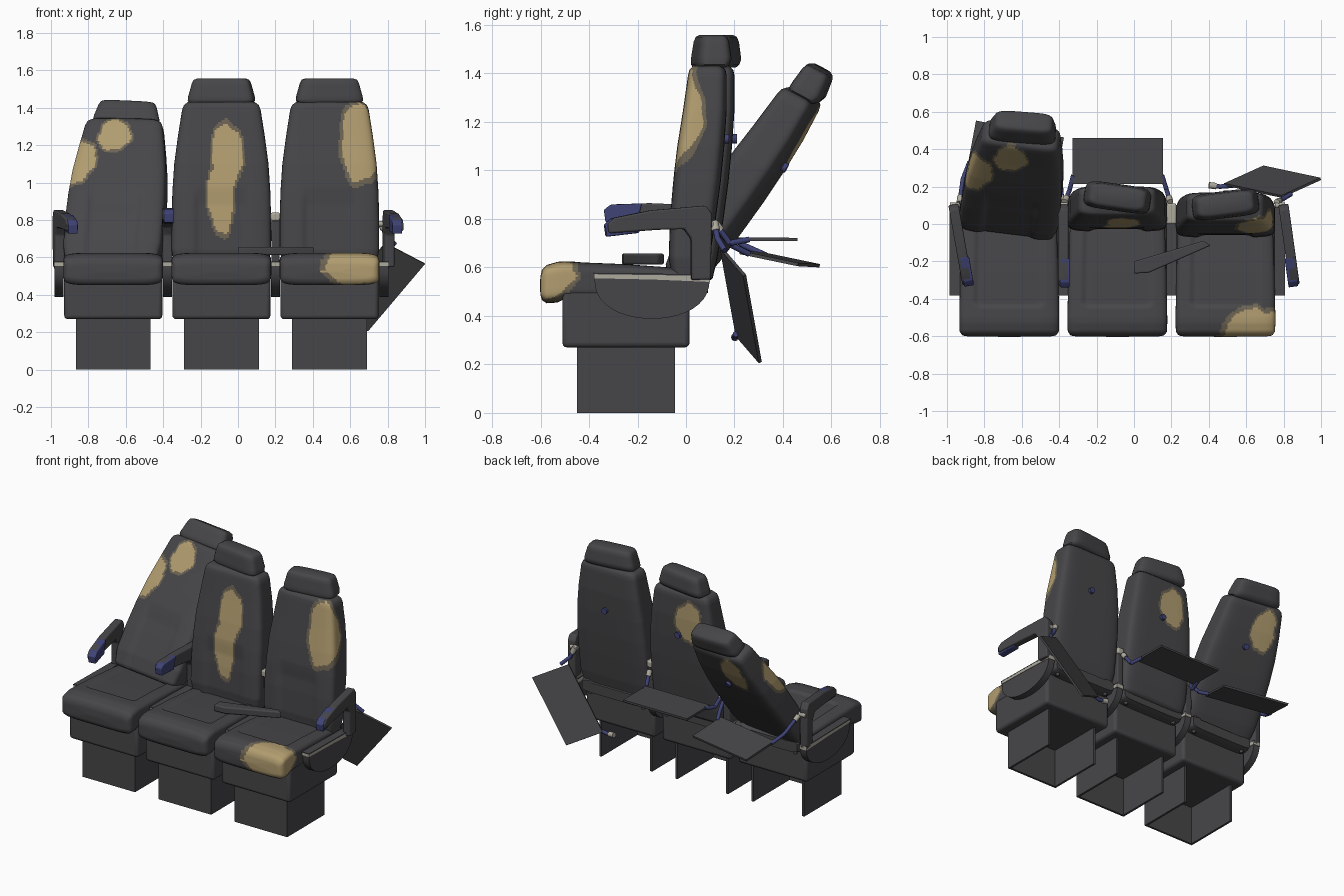
import bpy, bmesh, math
from mathutils import Vector, Matrix

if "Cube" in bpy.data.objects:
    bpy.data.objects.remove(bpy.data.objects["Cube"])

def mat(name, c):
    m = bpy.data.materials.new(name)
    m.diffuse_color = (*c, 1)
    m.use_nodes = True
    m.node_tree.nodes["Principled BSDF"].inputs["Base Color"].default_value = m.diffuse_color
    return m

DARK = mat("dark_cloth", (0.062, 0.061, 0.066))
FOAM = mat("torn_foam", (0.44, 0.335, 0.16))
RIM = mat("torn_edge", (0.15, 0.125, 0.085))
BLUE = mat("blue_metal", (0.05, 0.056, 0.18))
PALE = mat("pale_trim", (0.42, 0.40, 0.34))

def finish(name, bm, mats, mx=Matrix(), bevel=0, angle=40):
    bmesh.ops.recalc_face_normals(bm, faces=bm.faces)
    bm.transform(mx)
    me = bpy.data.meshes.new(name)
    bm.to_mesh(me)
    bm.free()
    ob = bpy.data.objects.new(name, me)
    bpy.context.collection.objects.link(ob)
    for m in mats:
        me.materials.append(m)
    if bevel:
        b = ob.modifiers.new("bevel", 'BEVEL')
        b.width, b.segments = bevel, 3
    bpy.context.view_layer.objects.active = ob
    ob.select_set(True)
    bpy.ops.object.shade_smooth_by_angle(angle=math.radians(angle))
    ob.select_set(False)
    return ob

def loft(name, rows, axis, mx, patches=(), n=160, step=0.011, p=6, shape=None):
    """Rounded-box sections (t, half width, v0, v1) along an axis; torn patches are ellipsoids."""
    levels = []
    for a, b in zip(rows, rows[1:]):
        k = max(1, round(max(abs(b[0] - a[0]), abs(b[1] - a[1]) * 0.8) / step))
        levels += [[x + (y - x) * i / k for x, y in zip(a, b)] for i in range(k)]
    levels.append(rows[-1])
    bm = bmesh.new()
    rings = []
    for t, hw, v0, v1 in levels:
        ring = []
        for i in range(n):
            a = 2 * math.pi * i / n
            c, s = math.cos(a), math.sin(a)
            r = 1 / (abs(c) ** p + abs(s) ** p) ** (1 / p)
            u, v = hw * r * c, (v0 + v1) / 2 + (v1 - v0) / 2 * r * s
            co = Vector((u, v, t) if axis == 'z' else (u, t, v))
            if shape:
                co = shape(co)
            ring.append(bm.verts.new(co))
        rings.append(ring)
    for a, b in zip(rings, rings[1:]):
        for i in range(n):
            bm.faces.new((a[i], a[(i + 1) % n], b[(i + 1) % n], b[i]))
    bm.faces.new(rings[0])
    bm.faces.new(rings[-1])
    for f in bm.faces:
        c = f.calc_center_median()
        for cx, cy, cz, rx, ry, rz in patches:
            X, Y, Z = (c.x - cx) / rx, (c.y - cy) / ry, (c.z - cz) / rz
            a = math.atan2(Z, X)
            d = X * X + Y * Y + Z * Z + 0.13 * math.sin(3 * a + cz * 9) + 0.07 * math.sin(7 * a)
            if d < 0.88:
                f.material_index = 1
            elif d < 1.17 and f.material_index == 0:
                f.material_index = 2
    return finish(name, bm, [DARK, FOAM, RIM], mx, angle=50)

def box(name, lo, hi, m, bevel=0.0, mx=Matrix()):
    bm = bmesh.new()
    bmesh.ops.create_cube(bm, size=1)
    lo, hi = Vector(lo), Vector(hi)
    bm.transform(Matrix.Translation((lo + hi) / 2) @ Matrix.Diagonal((*(hi - lo), 1)))
    return finish(name, bm, [m], mx, bevel)

def extrude(name, pts, vec, m, mx=Matrix(), bevel=0.0):
    """Flat outline pushed along a vector into a solid."""
    bm = bmesh.new()
    f = bm.faces.new([bm.verts.new(c) for c in pts])
    g = bmesh.ops.extrude_face_region(bm, geom=[f])
    bmesh.ops.translate(bm, vec=vec, verts=[v for v in g['geom'] if isinstance(v, bmesh.types.BMVert)])
    return finish(name, bm, [m], mx, bevel)

def prism(name, pts, hw, m, mx, bevel=0.0):
    """Side profile (y, z) extruded across x."""
    return extrude(name, [(-hw, y, z) for y, z in pts], (2 * hw, 0, 0), m, mx, bevel)

def rod(name, a, b, r, m):
    a, b = Vector(a), Vector(b)
    bm = bmesh.new()
    bmesh.ops.create_cone(bm, cap_ends=True, segments=12, radius1=r, radius2=r, depth=(b - a).length)
    q = (b - a).to_track_quat('Z', 'Y').to_matrix().to_4x4()
    return finish(name, bm, [m], Matrix.Translation((a + b) / 2) @ q)

def slab(name, a, b, d, th=0.014):
    """Flat board from corner a with edges to b and d."""
    a, b, d = Vector(a), Vector(b), Vector(d)
    return extrude(name, [a, b, b + d - a, d], (b - a).cross(d - a).normalized() * th, DARK)

def T(x=0, y=0, z=0):
    return Matrix.Translation((x, y, z))

def R(deg, ax):
    return Matrix.Rotation(math.radians(deg), 4, ax)

BACK = [(0.54, 0.235, -0.025, 0.08), (0.555, 0.25, -0.038, 0.10), (0.64, 0.266, -0.05, 0.12),
        (0.80, 0.266, -0.045, 0.145), (0.95, 0.262, -0.032, 0.165), (1.10, 0.252, -0.014, 0.18),
        (1.25, 0.232, 0.01, 0.19), (1.39, 0.21, 0.03, 0.19), (1.415, 0.2, 0.036, 0.185), (1.43, 0.18, 0.05, 0.17)]
HEAD = [(1.425, 0.165, -0.06, 0.055), (1.437, 0.178, -0.068, 0.068), (1.46, 0.176, -0.068, 0.076),
        (1.53, 0.157, -0.058, 0.068), (1.550, 0.147, -0.05, 0.06), (1.558, 0.125, -0.036, 0.046)]
CUSH = [(-0.603, 0.05, 0.52, 0.53), (-0.60, 0.235, 0.485, 0.565), (-0.594, 0.252, 0.465, 0.59),
        (-0.575, 0.265, 0.452, 0.61), (-0.53, 0.267, 0.455, 0.623), (-0.50, 0.267, 0.47, 0.625),
        (-0.25, 0.262, 0.47, 0.615), (-0.05, 0.255, 0.48, 0.60), (0.06, 0.25, 0.485, 0.59), (0.09, 0.24, 0.495, 0.575)]

def seat_groove(co):
    # recessed middle panel in the cushion top
    if co.z > 0.56 and abs(co.x) < 0.175 and co.y > -0.445:
        co.z -= 0.012
    return co

def back_hollow(co):
    # shallow hollow between the side bolsters
    if co.y < 0.03 and abs(co.x) < 0.15 and co.z < 0.98:
        co.y += 0.012 * min(1, (0.15 - abs(co.x)) / 0.03) * min(1, (0.98 - co.z) / 0.1)
    return co

recline = T(0, 0.062, 0.6) @ R(-7, 'Z') @ R(1, 'Y') @ R(-28.5, 'X') @ T(0, -0.08, -0.6)
seats = [
    ("left", -0.667, recline, T(0.005) @ R(3, 'Z'), [(-0.215, 0.0, 1.14, 0.09, 0.1, 0.15),
     (-0.04, 0.01, 1.315, 0.09, 0.06, 0.115), (-0.09, 0.19, 1.26, 0.09, 0.07, 0.14)], []),
    ("middle", -0.089, T(0, 0.01), T(0, 0.006) @ R(-8, 'Z'), [(0.03, -0.01, 1.14, 0.085, 0.09, 0.2),
     (0.0, -0.03, 0.93, 0.075, 0.09, 0.21), (-0.07, 0.19, 1.23, 0.1, 0.07, 0.14)], []),
    ("right", 0.489, T(0, -0.022, 0), R(7, 'Z'), [(0.175, 0.01, 1.215, 0.122, 0.095, 0.235)],
     [(0.17, -0.585, 0.575, 0.21, 0.145, 0.13)]),
]
for nm, x, mx, hm, tears, ctears in seats:
    pos = T(x)
    # open-backed pedestal
    box(nm + "_pedestal_front", (-0.2, -0.45, 0), (0.2, -0.435, 0.28), DARK, mx=pos)
    for s in (-1, 1):
        box(nm + "_pedestal_side", (s * 0.1925 - 0.0075, -0.45, 0), (s * 0.1925 + 0.0075, -0.045, 0.28), DARK, mx=pos)
    box(nm + "_seat_box", (-0.262, -0.51, 0.27), (0.262, 0.015, 0.51), DARK, 0.02, pos)
    loft(nm + "_cushion", CUSH, 'y', pos, ctears, shape=seat_groove)
    # back, headrest and coat knob
    loft(nm + "_back", BACK, 'z', pos @ mx, tears, shape=back_hollow)
    loft(nm + "_headrest", HEAD, 'z', pos @ mx @ T(0, 0.122, 1.43) @ hm @ T(0, 0, -1.43), n=64, p=5)
    kn = pos @ mx
    rod(nm + "_back_knob", kn @ Vector((0.01, 0.16, 1.13)), kn @ Vector((0.01, 0.2, 1.13)), 0.02, BLUE)
    for s in (-1, 1):
        rod(nm + "_hinge", (x + s * 0.2, 0.05, 0.47), (x + s * 0.2, 0.06, 0.62), 0.013, DARK)

def arm_z(pts, drop):
    return [(y, z - drop * max(0, 0.03 - y) / 0.36) for y, z in pts]

ARM = [(0.10, 0.55), (0.105, 0.82), (0.08, 0.855), (-0.15, 0.865), (-0.30, 0.86), (-0.33, 0.84),
       (-0.325, 0.80), (-0.12, 0.78), (-0.01, 0.765), (0.02, 0.72), (0.02, 0.55)]
TIP = [(-0.18, 0.868), (-0.31, 0.866), (-0.337, 0.845), (-0.33, 0.795), (-0.2, 0.785)]
BOWL = [(-0.14 + 0.238 * math.cos(a), 0.56 - 0.172 * abs(math.sin(a)) ** 0.8)
        for a in [math.pi * i / 20 for i in range(21)]]

# side panels and armrests: (x, yaw, droop, has arm)
for x, yaw, drop, arm in ((-0.958, 10, 0.06, 1), (-0.378, 0, 0.0, 1), (0.2, 0, 0, 0), (0.78, 8, 0.06, 1)):
    pos = T(x)
    prism("side_panel", BOWL, 0.024, DARK, pos)
    prism("side_trim", [(-0.38, 0.573), (-0.38, 0.555), (-0.14, 0.55), (0.1, 0.54), (0.1, 0.566)], 0.027, PALE, pos)
    prism("side_panel_top", [(-0.382, 0.578), (-0.382, 0.572), (0.1, 0.565), (0.1, 0.571)], 0.0275, DARK, pos)
    if not arm:
        box("bare_post", (-0.022, 0.02, 0.55), (0.022, 0.1, 0.8), DARK, 0.008, pos)
        box("bare_post_cap", (-0.026, 0.0, 0.795), (0.026, 0.11, 0.84), PALE, 0.01, pos)
        continue
    right = x > 0.5
    mx = T(x + 0.025 * right) @ T(0, 0.06, 0) @ R(yaw, 'Z') @ T(0, -0.06, 0)
    prism("armrest", arm_z(ARM, drop), 0.027, DARK, mx, 0.008)
    inner = -1 if right else 1
    prism("armrest_tip", arm_z(TIP, drop + 0.01), 0.026, BLUE, mx @ T(0.008 * inner, -0.002, 0.002), 0.005)
    rod("arm_pivot", (x - 0.026, 0.1, 0.78), (x + 0.026, 0.1, 0.78), 0.015, PALE)

# loose armrest pad lying across the cushions
pad = [(0.0, -0.265), (0.08, -0.26), (0.41, -0.115), (0.37, -0.09), (0.0, -0.2)]
extrude("loose_armrest", [(a, b, 0.612) for a, b in pad], (0, 0, 0.045), DARK, bevel=0.008)

# folding trays: corner, two edge corners, then support rods
slab("middle_tray", (-0.33, 0.215, 0.71), (0.155, 0.215, 0.71), (-0.33, 0.46, 0.708))
slab("left_tray", (-0.89, 0.31, 0.65), (-0.42, 0.22, 0.655), (-0.845, 0.55, 0.6))
slab("right_tray", (0.79, 0.14, 0.675), (1.0, 0.235, 0.565), (0.485, 0.205, 0.315))
for a, b, c in (((-0.365, 0.13, 0.77), (-0.345, 0.18, 0.70), (-0.325, 0.26, 0.715)),
                ((0.19, 0.13, 0.77), (0.175, 0.18, 0.70), (0.15, 0.26, 0.715)),
                ((-0.93, 0.13, 0.76), (-0.915, 0.24, 0.69), (-0.88, 0.33, 0.65)),
                ((-0.385, 0.13, 0.76), (-0.39, 0.19, 0.69), (-0.42, 0.26, 0.655)),
                ((0.77, 0.12, 0.77), (0.79, 0.13, 0.72), (0.84, 0.16, 0.67)),
                ((0.42, 0.205, 0.315), (0.46, 0.2, 0.31), (0.53, 0.205, 0.325))):
    u = (Vector(b) - Vector(a)).normalized() * 0.02
    rod("tray_joint", Vector(a) - u, Vector(a) + u, 0.017, PALE)
    rod("tray_link", a, b, 0.012, BLUE)
    rod("tray_link_end", b, c, 0.012, BLUE)
